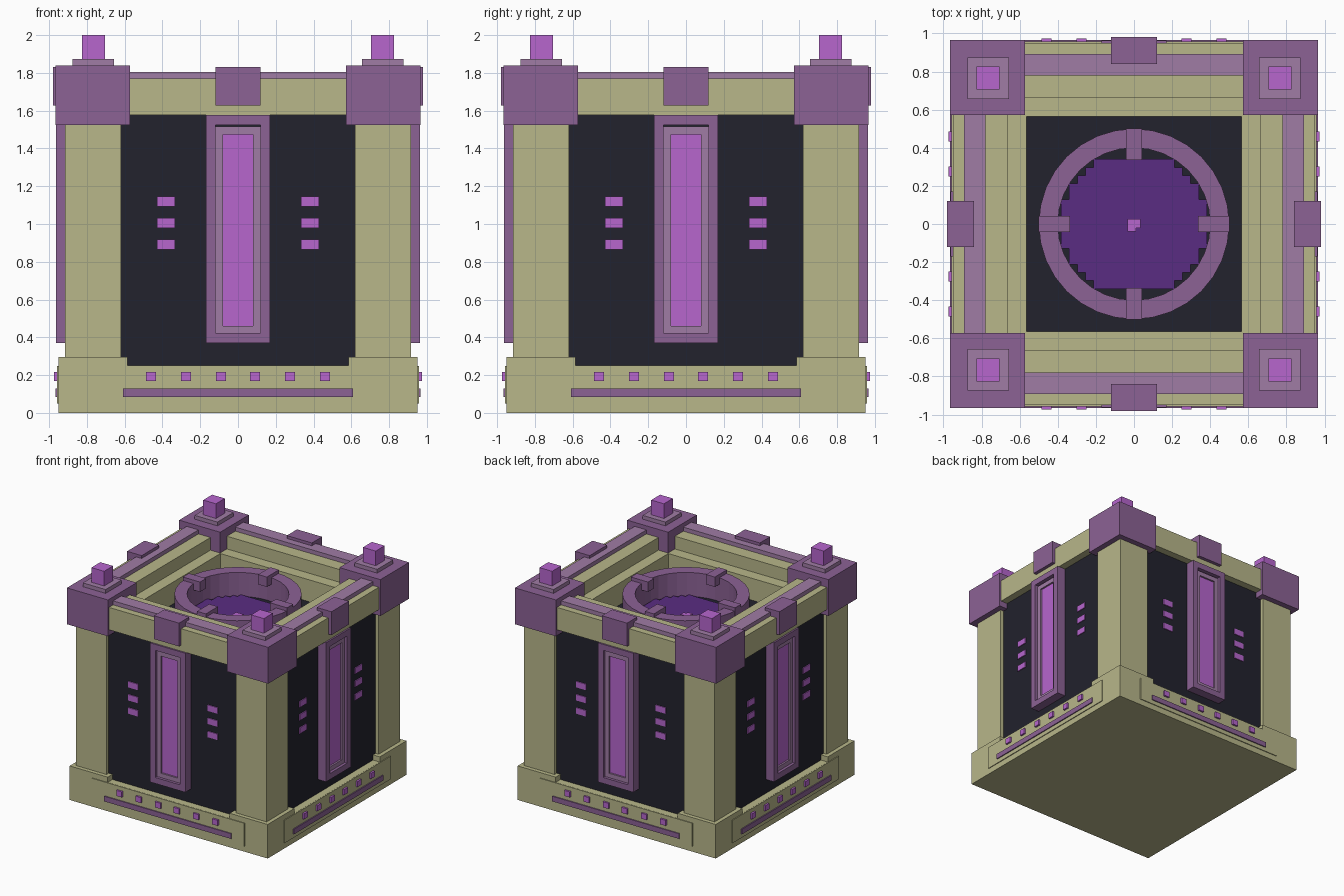
import bpy, bmesh, math
from mathutils import Matrix, Vector

if "Cube" in bpy.data.objects:
    bpy.data.objects.remove(bpy.data.objects["Cube"], do_unlink=True)


def linear(c):
    c /= 255
    return c / 12.92 if c <= 0.04045 else ((c + 0.055) / 1.055) ** 2.4


def material(name, *rgb):
    m = bpy.data.materials.new(name)
    col = tuple(linear(c) for c in rgb) + (1,)
    m.diffuse_color = col
    m.use_nodes = True
    m.node_tree.nodes["Principled BSDF"].inputs["Base Color"].default_value = col
    return m


TAN = material("khaki", 184, 183, 138)
DARK = material("near black", 34, 34, 45)
PURPLE = material("dusty purple", 140, 98, 149)
LILAC = material("pale lilac", 160, 124, 165)
GLOW = material("bright orchid", 183, 102, 206)
POOL = material("deep violet", 90, 44, 130)


def finish(name, bm, mat, turns):
    """Repeat the front geometry around z and make the object."""
    source = bm.faces[:] + bm.edges[:] + bm.verts[:]
    for i in range(1, turns):
        copy = bmesh.ops.duplicate(bm, geom=source)["geom"]
        verts = [v for v in copy if isinstance(v, bmesh.types.BMVert)]
        bmesh.ops.rotate(bm, verts=verts, cent=(0, 0, 0),
                         matrix=Matrix.Rotation(i * math.pi / 2, 3, 'Z'))
    bmesh.ops.recalc_face_normals(bm, faces=bm.faces[:])
    mesh = bpy.data.meshes.new(name)
    bm.to_mesh(mesh)
    bm.free()
    mesh.materials.append(mat)
    obj = bpy.data.objects.new(name, mesh)
    bpy.context.collection.objects.link(obj)
    return obj


def boxes(name, mat, items, turns=4):
    """Each item is (x0, x1, y0, y1, z0, z1)."""
    bm = bmesh.new()
    for x0, x1, y0, y1, z0, z1 in items:
        centre = Vector((x0 + x1, y0 + y1, z0 + z1)) / 2
        size = Matrix.Diagonal((x1 - x0, y1 - y0, z1 - z0, 1))
        bmesh.ops.create_cube(bm, size=1, matrix=Matrix.Translation(centre) @ size)
    return finish(name, bm, mat, turns)


def extrude_x(name, mat, profile, half):
    """Sweep a (y, z) profile along x."""
    bm = bmesh.new()
    face = bm.faces.new([bm.verts.new((-half, y, z)) for y, z in profile])
    ext = bmesh.ops.extrude_face_region(bm, geom=[face])["geom"]
    bmesh.ops.translate(bm, vec=(2 * half, 0, 0),
                        verts=[v for v in ext if isinstance(v, bmesh.types.BMVert)])
    return finish(name, bm, mat, 4)


def border(x, z0, z1, w, y0, y1):
    """Four bars of a rectangular frame of width w."""
    return [(-x, -x + w, y0, y1, z0, z1), (x - w, x, y0, y1, z0, z1),
            (-x + w, x - w, y0, y1, z0, z0 + w), (-x + w, x - w, y0, y1, z1 - w, z1)]


# Base with raised corners and face plates
boxes("base", TAN, [(-.95, .95, -.95, .95, 0, .25)], 1)
boxes("base_corner", TAN, [(.585, .95, -.95, -.585, .2, .295)])
boxes("base_plate", TAN, [(-.73, .73, -.957, -.94, .05, .249)])
boxes("base_strip", PURPLE, [(-.61, .61, -.966, -.95, .085, .13)])
boxes("base_lights", GLOW, [(x - .026, x + .026, -.973, -.95, .168, .216)
                            for x in (-.46, -.275, -.09, .09, .275, .46)])

# Dark body and corner pillars
boxes("core", DARK, [(-.875, .875, -.875, .875, .2, 1.47)], 1)
boxes("side_panel", DARK, [(-.63, .63, -.885, -.8, .24, 1.578)])
boxes("pillar", TAN, [(.62, .915, -.915, -.62, .25, 1.6)])

# Central window: outer frame, inner frame, glowing pane
boxes("window_frame", PURPLE, border(.17, .37, 1.576, .052, -.964, -.87))
boxes("window_inner_frame", LILAC, border(.12, .42, 1.515, .04, -.94, -.87))
boxes("window_pane", GLOW, [(-.085, .085, -.925, -.87, .455, 1.48)])

# Stacked light bars beside the window
boxes("panel_lights", GLOW, [(s * .381 - .048, s * .381 + .048, -.893, -.88, z, z + .052)
                             for s in (-1, 1) for z in (.865, .98, 1.093)])

# Stepped top rim, its strip and clamp
extrude_x("top_rim", TAN, [(-.95, 1.576), (-.95, 1.77), (-.665, 1.77), (-.665, 1.66),
                           (-.565, 1.66), (-.565, 1.45), (-.8, 1.45), (-.8, 1.576)], .6)
boxes("rim_strip", LILAC, [(-.6, .6, -.893, -.78, 1.74, 1.805)])
boxes("rim_clamp", PURPLE, [(-.12, .12, -.98, -.84, 1.628, 1.83)])

# Corner blocks with caps and glowing cubes
boxes("corner_block", PURPLE, [(.572, .965, -.965, -.572, 1.525, 1.84)])
boxes("corner_cap", LILAC, [(.657, .875, -.875, -.657, 1.83, 1.873)])
boxes("corner_cube", GLOW, [(.705, .827, -.827, -.705, 1.86, 2)])

# Ring around the pool
bm = bmesh.new()
N = 32
loops = []
for r, z in ((.4, 1.46), (.5, 1.46), (.5, 1.677), (.4, 1.677)):
    loops.append([bm.verts.new((r * math.cos(2 * math.pi * i / N),
                                r * math.sin(2 * math.pi * i / N), z)) for i in range(N)])
for a in range(4):
    lo, hi = loops[a], loops[(a + 1) % 4]
    for i in range(N):
        j = (i + 1) % N
        bm.faces.new((lo[i], lo[j], hi[j], hi[i]))
finish("pool_ring", bm, PURPLE, 1)
boxes("ring_tab", PURPLE, [(-.042, .042, -.5, -.335, 1.62, 1.706)])

# Pixel-stepped pool surface and its centre spark
STEP = .0425
rows = []
for i in range(-8, 8):
    y = (i + .5) * STEP
    half = round(math.sqrt(.385 ** 2 - y * y) / STEP) * STEP
    rows.append((-half, half, i * STEP, (i + 1) * STEP, 1.465, 1.485))
boxes("pool", POOL, rows, 1)
boxes("pool_spark", GLOW, [(-.035, .035, -.02, .025, 1.48, 1.5),
                           (-.035, .01, -.04, -.02, 1.48, 1.5)], 1)
